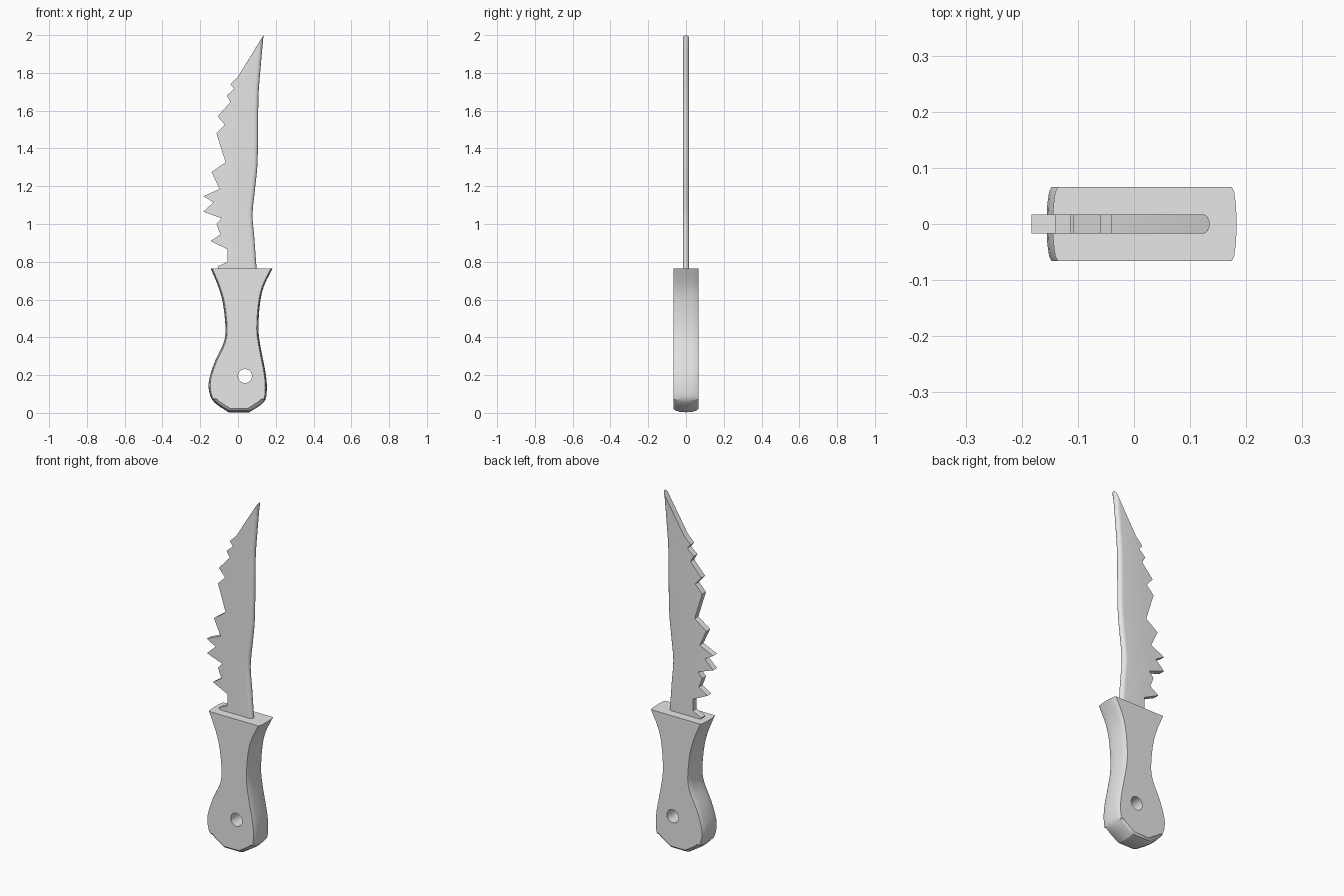
import bpy
import bmesh
import math
from mathutils import Vector

starter = bpy.data.objects.get("Cube")
if starter:
    bpy.data.objects.remove(starter, do_unlink=True)

grey = bpy.data.materials.new("plain grey")
grey.use_nodes = True
colour = (0.8, 0.8, 0.8, 1)
grey.diffuse_color = colour
grey.node_tree.nodes["Principled BSDF"].inputs["Base Color"].default_value = colour


def smooth_curve(points, steps):
    """Catmull-Rom curve through an open list of points."""
    pts = [Vector(p) for p in points]
    pts = [pts[0] * 2 - pts[1]] + pts + [pts[-1] * 2 - pts[-2]]
    curve = []
    for a, b, c, d in zip(pts, pts[1:], pts[2:], pts[3:]):
        for i in range(steps):
            t = i / steps
            curve.append(0.5 * (2 * b + (c - a) * t
                                + (2 * a - 5 * b + 4 * c - d) * t ** 2
                                + (3 * b - a - 3 * c + d) * t ** 3))
    return curve + [pts[-2]]


def layered_solid(name, outline, inward, half_depth, layers):
    """Stack copies of an outline along y, drawn inward towards both faces."""
    bm = bmesh.new()
    rings = []
    for i in range(layers + 1):
        angle = math.pi * (i / layers - 0.5)
        y, shrink = half_depth * math.sin(angle), 1 - math.cos(angle)
        ring = []
        for point, push in zip(outline, inward):
            p = point + push * shrink
            ring.append(bm.verts.new((p.x, y, p.y)))
        rings.append(ring)
    for low, high in zip(rings, rings[1:]):
        for i in range(len(low)):
            j = (i + 1) % len(low)
            bm.faces.new((low[i], low[j], high[j], high[i]))
    bm.faces.new(rings[0])
    bm.faces.new(rings[-1])
    bmesh.ops.recalc_face_normals(bm, faces=bm.faces)
    mesh = bpy.data.meshes.new(name)
    bm.to_mesh(mesh)
    bm.free()
    mesh.materials.append(grey)
    obj = bpy.data.objects.new(name, mesh)
    bpy.context.collection.objects.link(obj)
    return obj


def shade(obj, degrees):
    bpy.ops.object.select_all(action="DESELECT")
    obj.select_set(True)
    bpy.context.view_layer.objects.active = obj
    bpy.ops.object.shade_smooth_by_angle(angle=math.radians(degrees))


# Blade: jagged cutting edge from tip to handle, then a rounded spine
teeth = [(0, 1.78), (-.04, 1.74), (-.02, 1.715), (-.06, 1.68), (-.04, 1.645),
         (-.108, 1.57), (-.07, 1.525), (-.114, 1.48), (-.066, 1.327),
         (-.14, 1.275), (-.098, 1.185), (-.183, 1.147), (-.13, 1.115),
         (-.183, 1.065), (-.087, 1.03), (-.114, 1), (-.093, .945),
         (-.146, .91), (-.055, .866), (-.055, .8), (-.108, .775), (-.09, .74)]
spine = smooth_curve([(.1, .74), (.087, .92), (.077, 1.05), (.09, 1.185),
                      (.104, 1.34), (.108, 1.66), (.119, 1.82), (.135, 2)], 4)
outline = [Vector(p) for p in teeth] + spine
inward = [Vector((0, 0))] * len(teeth) + [Vector((-.022, 0))] * len(spine)
inward[-1] = Vector((-.012, -.02))
blade = layered_solid("blade", outline, inward, 0.017, 8)
shade(blade, 30)

# Handle: flared top, narrow waist, bulbous end with a flat butt
left_side = smooth_curve([(-.145, .765), (-.105, .67), (-.079, .575), (-.066, .44),
                          (-.079, .363), (-.122, .273), (-.153, .177),
                          (-.152, .11), (-.126, .056), (-.05, .003)], 3)
right_side = smooth_curve([(.06, .003), (.135, .055), (.152, .11), (.148, .2),
                           (.122, .336), (.108, .44), (.116, .575),
                           (.137, .67), (.183, .765)], 3)
outline = left_side + right_side
inward = [Vector((math.copysign(0.009, -p.x), 0.02 if p.y < 0.06 else 0))
          for p in outline]
handle = layered_solid("handle", outline, inward, 0.066, 6)

# Lanyard hole through the handle
bpy.ops.mesh.primitive_cylinder_add(vertices=20, radius=0.037, depth=0.4,
                                    location=(0.037, 0, 0.195),
                                    rotation=(math.pi / 2, 0, 0))
cutter = bpy.context.object
cutter.name = "hole_cutter"
cutter.data.materials.append(grey)
cutter.hide_render = True
cut = handle.modifiers.new("hole", "BOOLEAN")
cut.operation = "DIFFERENCE"
cut.solver = "EXACT"
cut.object = cutter
bpy.context.view_layer.objects.active = handle
bpy.ops.object.select_all(action="DESELECT")
handle.select_set(True)
bpy.ops.object.modifier_apply(modifier=cut.name)
bpy.data.objects.remove(cutter, do_unlink=True)
shade(handle, 30)
